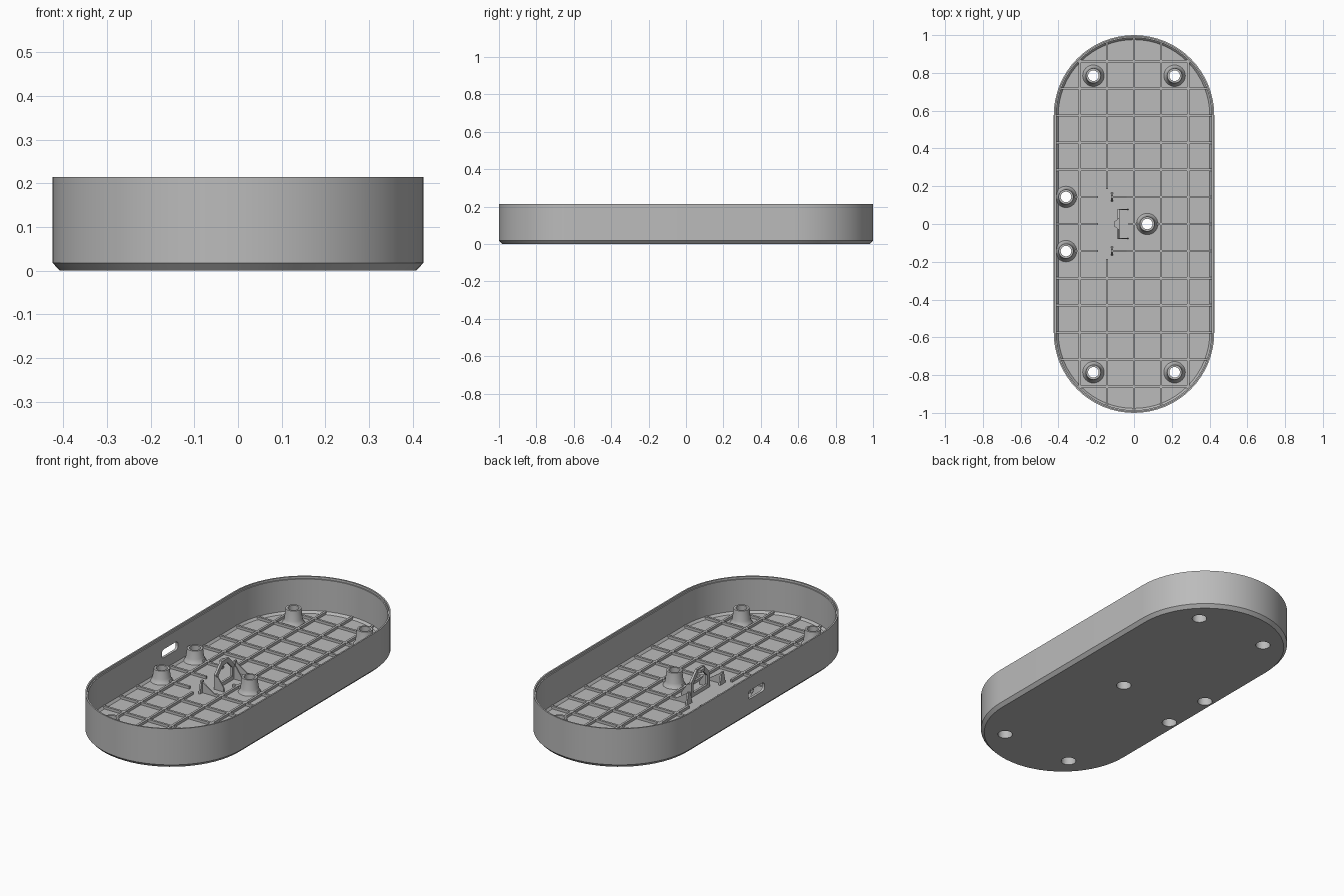
import bpy, bmesh, math
from mathutils import Matrix

if "Cube" in bpy.data.objects:
    bpy.data.objects.remove(bpy.data.objects["Cube"], do_unlink=True)

RADIUS, STRAIGHT, HEIGHT, FLOOR = 0.425, 0.575, 0.215, 0.02
RIB_TOP, RIB_W, PITCH = 0.034, 0.012, 0.1435
BOSSES = [(sx * 0.215, sy * 0.785, 0.1) for sx in (-1, 1) for sy in (-1, 1)]
BOSSES += [(-0.36, 0.1435, 0.088), (-0.36, -0.1435, 0.088), (0.07, 0, 0.1)]

grey = bpy.data.materials.new("plain grey")
grey.use_nodes = True
colour = (0.5, 0.5, 0.5, 1)
grey.diffuse_color = colour
grey.node_tree.nodes["Principled BSDF"].inputs["Base Color"].default_value = colour


def finish(bm, name, helper=False):
    bmesh.ops.recalc_face_normals(bm, faces=bm.faces)
    mesh = bpy.data.meshes.new(name)
    bm.to_mesh(mesh)
    bm.free()
    mesh.materials.append(grey)
    obj = bpy.data.objects.new(name, mesh)
    bpy.context.collection.objects.link(obj)
    obj.hide_render = helper
    obj.hide_viewport = helper
    return obj


def smooth(obj):
    bpy.ops.object.select_all(action="DESELECT")
    obj.select_set(True)
    bpy.context.view_layer.objects.active = obj
    bpy.ops.object.shade_smooth_by_angle(angle=math.radians(30))


def add_box(bm, x0, x1, y0, y1, z0, z1):
    size = Matrix.Diagonal((x1 - x0, y1 - y0, z1 - z0, 1))
    mid = Matrix.Translation(((x0 + x1) / 2, (y0 + y1) / 2, (z0 + z1) / 2))
    return bmesh.ops.create_cube(bm, size=1, matrix=mid @ size)["verts"]


def prism(bm, outline, direction):
    face = bm.faces.new([bm.verts.new(p) for p in outline])
    new = bmesh.ops.extrude_face_region(bm, geom=[face])["geom"]
    verts = [v for v in new if isinstance(v, bmesh.types.BMVert)]
    bmesh.ops.translate(bm, verts=verts, vec=direction)


def stadium(bm, inset, z, steps=32):
    loop = []
    for end in (1, -1):
        for i in range(steps + 1):
            a = math.pi * i / steps + (0 if end > 0 else math.pi)
            r = RADIUS - inset
            loop.append(bm.verts.new((r * math.cos(a), end * STRAIGHT + r * math.sin(a), z)))
    return loop


def bridge(bm, a, b):
    for i in range(len(a)):
        j = (i + 1) % len(a)
        bm.faces.new((a[i], a[j], b[j], b[i]))


# Tray shell: chamfered underside, thin wall, stepped rim
bm = bmesh.new()
levels = [(0.017, 0), (0, 0.018), (0, HEIGHT), (0.008, HEIGHT), (0.008, HEIGHT - 0.012),
          (0.014, HEIGHT - 0.012), (0.014, 0.032), (0.024, FLOOR)]
rings = [stadium(bm, *level) for level in levels]
for low, high in zip(rings, rings[1:]):
    bridge(bm, low, high)
bm.faces.new(rings[0])
bm.faces.new(rings[-1])
tray = finish(bm, "tray_shell")

# Cutter: screw holes and rounded cable slot
bm = bmesh.new()
for x, y, top in BOSSES:
    bmesh.ops.create_cone(bm, cap_ends=True, segments=32, radius1=0.038, radius2=0.038,
                          depth=0.1, matrix=Matrix.Translation((x, y, 0)))
verts = add_box(bm, -0.5, -0.38, -0.07, 0.07, 0.095, 0.141)
edges = {e for v in verts for e in v.link_edges
         if abs(e.verts[0].co.x - e.verts[1].co.x) > 0.05}
bmesh.ops.bevel(bm, geom=list(edges), offset=0.018, segments=6, affect="EDGES", profile=0.5)
cutter = finish(bm, "opening_cutter", helper=True)
cut = tray.modifiers.new("openings", "BOOLEAN")
cut.operation = "DIFFERENCE"
cut.solver = "EXACT"
cut.object = cutter
bpy.context.view_layer.objects.active = tray
bpy.ops.object.modifier_apply(modifier="openings")
smooth(tray)

# Screw bosses: hollow tapered posts with a flared foot and countersunk bore
for n, (x, y, top) in enumerate(BOSSES, 1):
    profile = [(0.038, 0), (0.038, 0.05), (0.028, 0.05), (0.028, top), (0.039, top),
               (0.045, 0.045), (0.049, 0.032), (0.058, FLOOR - 0.002), (0.058, 0.01)]
    bm = bmesh.new()
    loops = []
    for r, z in profile:
        ring = bmesh.ops.create_circle(bm, segments=32, radius=r)["verts"]
        bmesh.ops.translate(bm, verts=ring, vec=(x, y, z))
        loops.append(ring)
    for a, b in zip(loops, loops[1:]):
        bridge(bm, a, b)
    smooth(finish(bm, f"screw_boss_{n}"))


# Floor ribs, trimmed to the tray outline, with gaps round bosses and clip
def spans(limit, gaps):
    start = -limit
    for a, b in gaps:
        if a > start:
            yield start, a
        start = b
    yield start, limit


bm = bmesh.new()
inner = RADIUS - 0.013
for i in range(-2, 3):
    x = i * PITCH
    limit = STRAIGHT + math.sqrt(inner ** 2 - x ** 2)
    gaps = [(-0.185, 0.185)] if i == -1 else []
    for a, b in spans(limit, gaps):
        add_box(bm, x - RIB_W / 2, x + RIB_W / 2, a, b, FLOOR - 0.005, RIB_TOP)
for i in range(-6, 7):
    y = i * PITCH
    over = max(0, abs(y) - STRAIGHT)
    limit = math.sqrt(inner ** 2 - over ** 2)
    gaps = []
    if abs(i) == 1:
        gaps = [(-limit, -0.315), (-0.19, -0.04)]
    elif i == 0:
        gaps = [(-0.19, -0.03), (0.025, 0.115)]
    for a, b in spans(limit, gaps):
        add_box(bm, a, b, y - RIB_W / 2, y + RIB_W / 2, FLOOR - 0.005, RIB_TOP)
finish(bm, "floor_ribs")

# Connector clip: pointed arch frame with side cheeks and a rear nub
bm = bmesh.new()
arch = [(-0.08, 0.015), (-0.08, 0.1), (-0.03, 0.155), (0.03, 0.155), (0.08, 0.1), (0.08, 0.015),
        (0.06, 0.015), (0.06, 0.09), (0.02, 0.13), (-0.02, 0.13), (-0.06, 0.09), (-0.06, 0.015)]
prism(bm, [(-0.088, y, z) for y, z in arch], (0.012, 0, 0))
add_box(bm, -0.088, -0.076, -0.06, 0.06, 0.015, 0.04)
prism(bm, [(-0.086, -0.025, 0.15), (-0.086, 0.025, 0.15), (-0.102, 0.015, 0.15),
           (-0.102, -0.015, 0.15)], (0, 0, -0.015))
for y in (-0.08, 0.074):
    prism(bm, [(-0.08, y, 0.015), (-0.08, y, 0.09), (-0.065, y, 0.09), (-0.03, y, 0.04),
               (-0.03, y, 0.015)], (0, 0.006, 0))
finish(bm, "connector_clip")

# Board stops: upright fins with triangular gussets either side of the clip
bm = bmesh.new()
for side in (-1, 1):
    y = side * PITCH
    prism(bm, [(-0.122, y - 0.025, 0.015), (-0.122, y - 0.008, 0.085), (-0.122, y + 0.008, 0.085),
               (-0.122, y + 0.025, 0.015)], (0.01, 0, 0))
    prism(bm, [(-0.114, y - 0.003, 0.015), (-0.114, y - 0.003, 0.08), (-0.035, y - 0.003, 0.028),
               (-0.035, y - 0.003, 0.015)], (0, 0.006, 0))
finish(bm, "board_stops")
